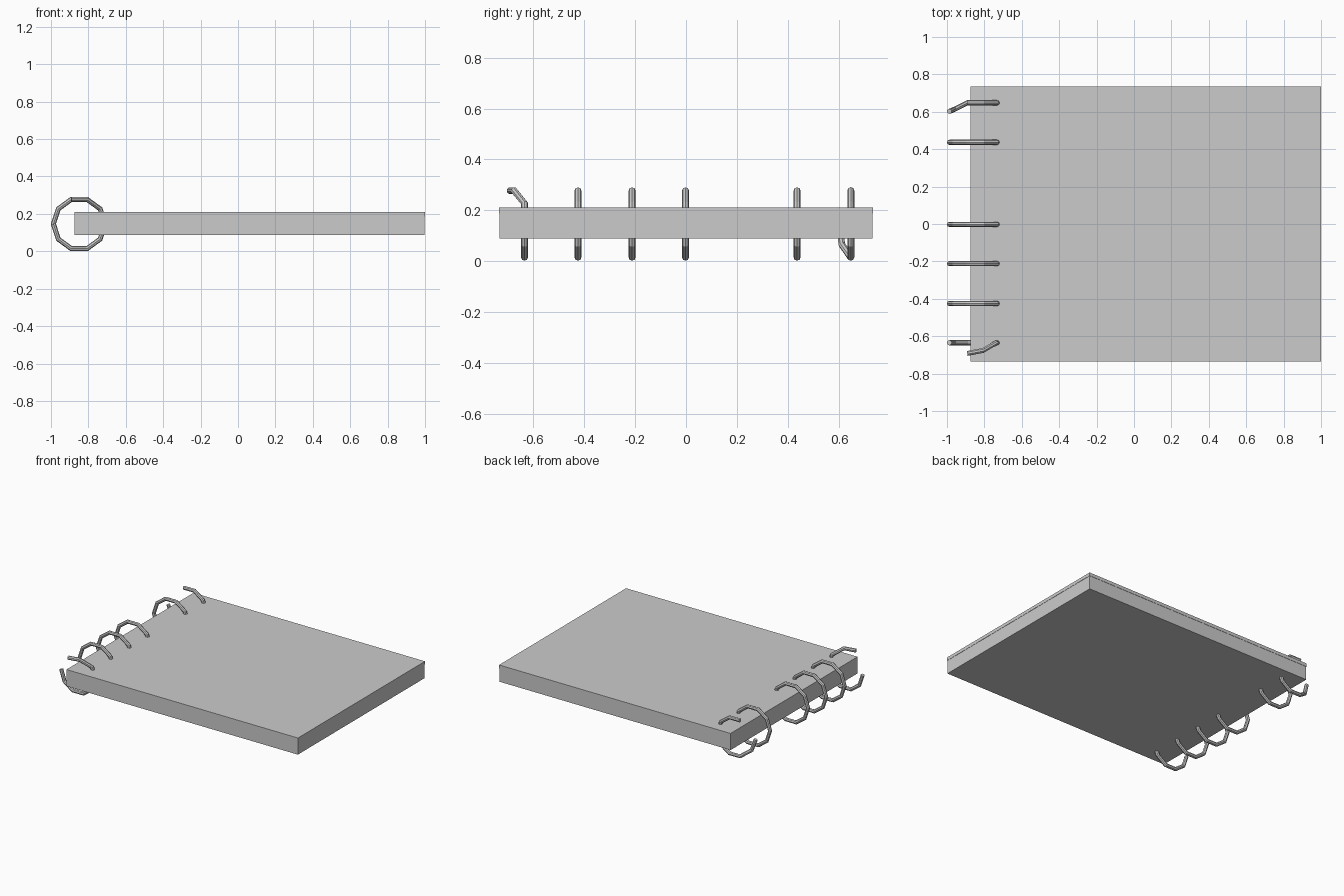
import bpy
import math

if "Cube" in bpy.data.objects:
    bpy.data.objects.remove(bpy.data.objects["Cube"])

CX, CZ, R, WIRE = -0.849, 0.146, 0.138, 0.0137


def box(name, lo, hi):
    bpy.ops.mesh.primitive_cube_add(size=1, location=[(a + b) / 2 for a, b in zip(lo, hi)])
    ob = bpy.context.object
    ob.name = name
    ob.scale = [b - a for a, b in zip(lo, hi)]
    bpy.ops.object.transform_apply(location=False, rotation=False, scale=True)


def wire(name, steps, ys, cyclic=False):
    """Tube through corners of a ten-sided ring; one y per corner."""
    cu = bpy.data.curves.new(name, 'CURVE')
    cu.dimensions = '3D'
    cu.bevel_depth = WIRE
    cu.bevel_resolution = 2
    cu.use_fill_caps = True
    sp = cu.splines.new('POLY')
    sp.points.add(len(steps) - 1)
    for p, k, y in zip(sp.points, steps, ys):
        a = math.radians(36 * k)
        p.co = (CX + R * math.cos(a), y, CZ + R * math.sin(a), 1)
    sp.use_cyclic_u = cyclic
    sp.use_smooth = False
    ob = bpy.data.objects.new(name, cu)
    bpy.context.collection.objects.link(ob)
    bpy.ops.object.select_all(action='DESELECT')
    ob.select_set(True)
    bpy.context.view_layer.objects.active = ob
    bpy.ops.object.convert(target='MESH')


# Paper block and top cover
box("page_block", (-0.874, -0.733, 0.088), (0.998, 0.733, 0.187))
box("top_cover", (-0.875, -0.735, 0.187), (1.0, 0.735, 0.211))

# Intact binding rings (one is missing)
for i, y in enumerate((-0.425, -0.212, -0.002, 0.437)):
    wire(f"binding_ring_{i + 1}", range(10), [y] * 10, True)

# Snapped ring at the front corner: bent upper half, straight lower half
wire("front_broken_ring_top", (0, 1, 2, 3), (-0.635, -0.635, -0.676, -0.692))
wire("front_broken_ring_bottom", (10, 9, 8, 7, 6, 5), [-0.635] * 6)

# Snapped ring at the back corner: straight upper half, bent lower half
wire("back_broken_ring_top", (0, 1, 2, 3), [0.648] * 4)
wire("back_broken_ring_bottom", (10, 9, 8, 7, 6, 5), (0.648, 0.648, 0.648, 0.648, 0.613, 0.602))
